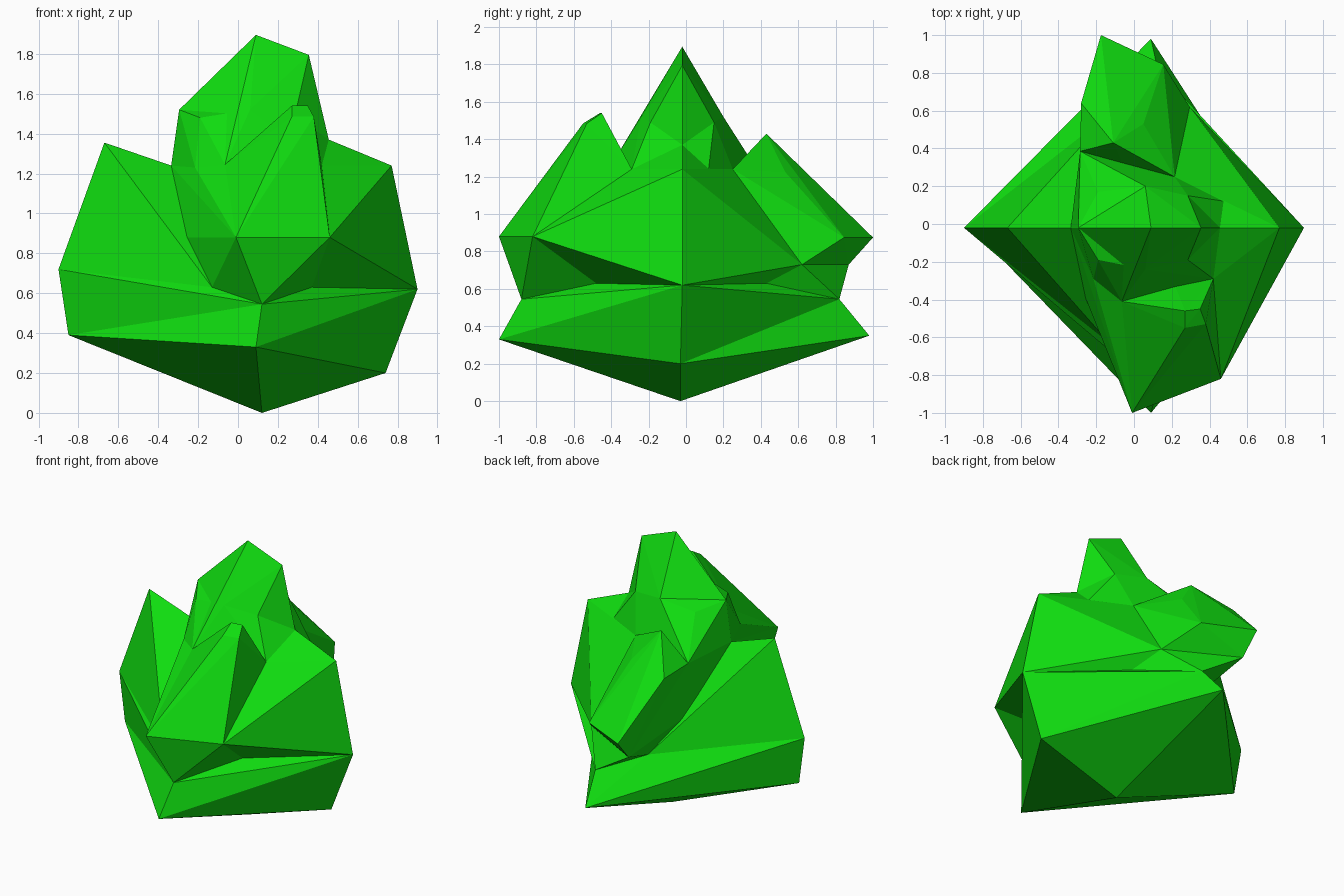
import bpy
import bmesh

cube = bpy.data.objects.get("Cube")
if cube:
    bpy.data.objects.remove(cube, do_unlink=True)

# One flat leaf colour
green = bpy.data.materials.new("leaf green")
green.use_nodes = True
leaf_colour = (0.005, 0.72, 0.005, 1)
green.diffuse_color = leaf_colour
shader = green.node_tree.nodes["Principled BSDF"]
shader.inputs["Base Color"].default_value = leaf_colour
shader.inputs["Roughness"].default_value = 1

# Corners of the skirt: foot, four rim tips, four waist tips, four notches
skirt = dict(
    foot=(.12, -.03, 0), heart=(.1, -.03, .6),
    rim_left=(-.85, -.03, .39), rim_front=(.09, -1, .33),
    rim_right=(.74, -.03, .2), rim_back=(.09, .98, .35),
    waist_left=(-.9, -.02, .72), waist_front=(.12, -.88, .545),
    waist_right=(.9, -.02, .62), waist_back=(.125, .82, .545),
    notch_left_front=(-.13, -.63, .63), notch_front_right=(.37, -.48, .63),
    notch_right_back=(.38, .43, .63), notch_back_left=(-.12, .59, .63),
)

# Corners of the front and back lobes
lobes = dict(
    front_tip=(-.01, -1, .88), front_side=(.46, -.82, .88),
    front_fold=(-.27, -.36, .88),
    bud_a=(.27, -.46, 1.54), bud_b=(.35, -.45, 1.54),
    bud_c=(.38, -.53, 1.485), bud_d=(.27, -.55, 1.485),
    dip_left=(-.215, -.29, 1.23), dip_front=(-.065, -.41, 1.245),
    dip_right=(.42, -.29, 1.24),
    back_tip=(-.175, 1, .875), back_side=(.155, .845, .875),
    back_under=(-.167, .87, .73), back_flank=(.295, .62, .73),
    back_fold=(-.28, .23, .88),
    back_peak=(-.11, .43, 1.43), back_brow=(.05, .53, 1.225),
    back_cheek=(-.28, .64, 1.22),
    gap_left=(-.285, .385, 1.23), gap_right=(.215, .25, 1.24),
)

# Corners of the shoulders and the central peak
crown = dict(
    left_peak=(-.67, -.02, 1.355), left_seam=(-.335, -.02, 1.24),
    right_tip=(.77, -.02, 1.24), right_seam=(.455, -.02, 1.37),
    right_front=(.48, -.15, 1.24), right_back=(.48, .12, 1.235),
    top=(.09, -.02, 1.895), top_right=(.355, -.02, 1.795),
    top_left=(-.295, -.02, 1.52),
    ridge_front=(.06, -.24, 1.52), ridge_back=(.06, .2, 1.52),
    crease_front=(.285, -.19, 1.49), crease_back=(.285, .15, 1.49),
    bevel_front=(-.19, -.19, 1.48), bevel_back=(-.19, .17, 1.48),
)
corners = {**skirt, **lobes, **crown}


def chunk(name, corner_names):
    """Faceted convex clump spanning the named corners."""
    bm = bmesh.new()
    for corner in corner_names.split():
        bm.verts.new(corners[corner])
    hull = bmesh.ops.convex_hull(bm, input=bm.verts[:])
    loose = [v for v in hull["geom_interior"] if isinstance(v, bmesh.types.BMVert)]
    bmesh.ops.delete(bm, geom=loose, context="VERTS")
    bmesh.ops.recalc_face_normals(bm, faces=bm.faces[:])
    mesh = bpy.data.meshes.new(name)
    bm.to_mesh(mesh)
    bm.free()
    mesh.materials.append(green)
    obj = bpy.data.objects.new(name, mesh)
    bpy.context.collection.objects.link(obj)
    return obj


# Skirt: a lower and an upper wedge between each pair of neighbouring sides
sides = ["left", "front", "right", "back"]
for a, b in zip(sides, sides[1:] + sides[:1]):
    chunk(f"skirt_lower_{a}_{b}", f"foot heart rim_{a} rim_{b} waist_{b}")
    chunk(f"skirt_upper_{a}_{b}",
          f"foot heart rim_{a} waist_{a} waist_{b} notch_{a}_{b}")

# Front and back lobes
chunk("front_lobe", "heart front_tip front_side front_fold waist_front "
      "notch_left_front notch_front_right bud_a bud_b bud_c bud_d "
      "dip_front dip_right")
chunk("back_lobe", "heart back_tip back_side back_under back_flank "
      "back_peak back_brow back_cheek gap_left gap_right")
chunk("back_lobe_neck", "heart back_under back_flank waist_back "
      "notch_back_left notch_right_back")
chunk("back_lobe_root", "heart gap_left back_fold back_under notch_back_left")

# Side shoulders
chunk("left_shoulder", "heart waist_left left_peak left_seam front_fold "
      "back_fold notch_left_front notch_back_left")
chunk("right_shoulder", "heart waist_right right_tip right_seam right_front "
      "right_back front_side dip_right back_flank gap_right "
      "notch_front_right notch_right_back")

# Central peak with a bevelled cheek on each side of its left end
chunk("central_peak", "heart top top_left top_right ridge_front ridge_back "
      "crease_front crease_back left_seam right_seam dip_front gap_right")
chunk("peak_cheek_front", "heart top_left ridge_front bevel_front dip_left "
      "dip_front left_seam")
chunk("peak_cheek_back", "heart top_left ridge_back bevel_back gap_left "
      "gap_right left_seam")

# Saddles joining the peak to the lobes
chunk("saddle_front_right", "heart ridge_front crease_front dip_front "
      "dip_right right_front right_seam")
chunk("saddle_back_right", "heart ridge_back crease_back gap_right "
      "right_back right_seam")
chunk("saddle_front_left", "heart left_seam dip_left dip_front front_fold "
      "front_tip")
chunk("saddle_back_left", "heart left_seam back_fold gap_left bevel_back")
